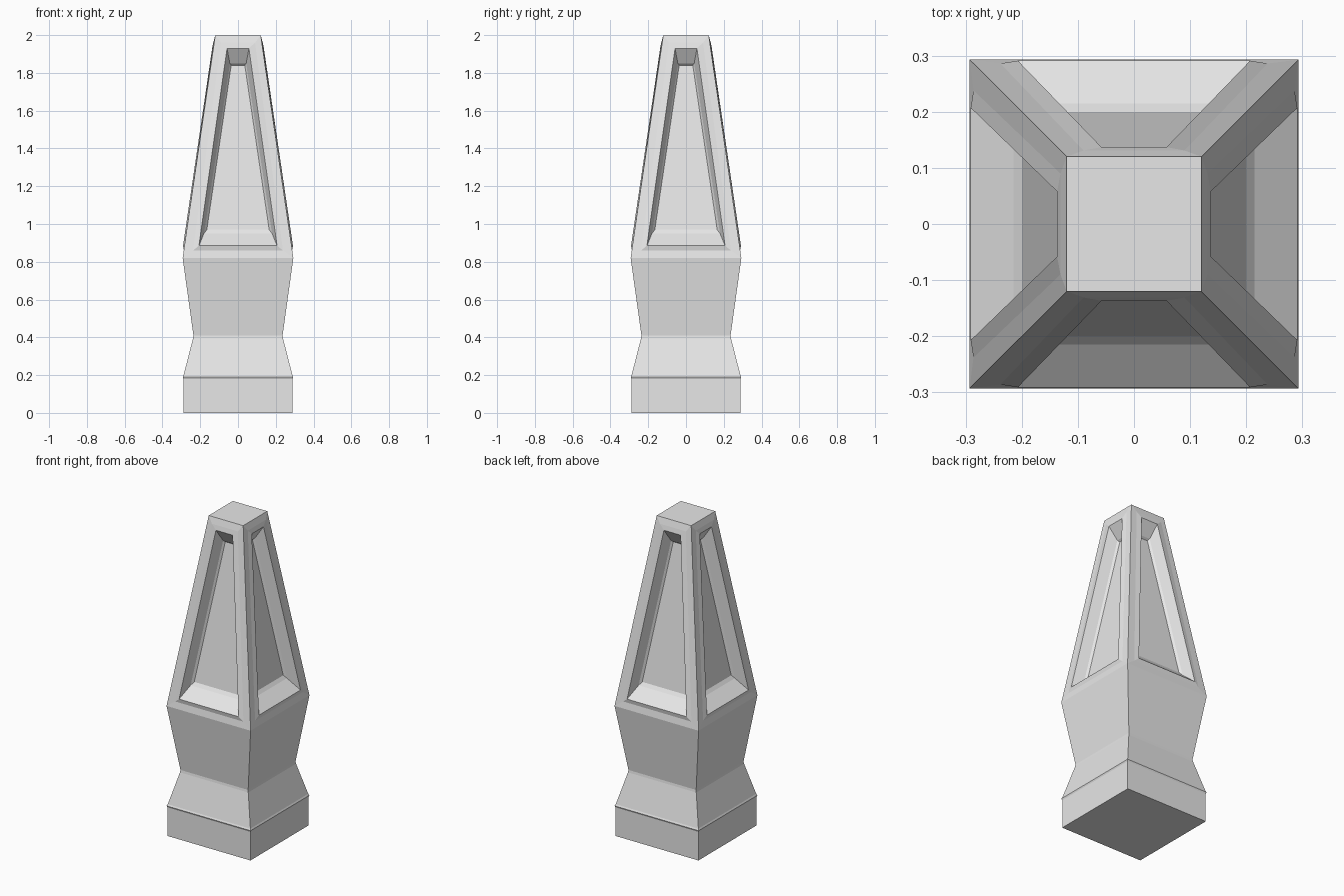
import bpy, bmesh
from mathutils import Matrix, Vector
from math import pi

old = bpy.data.objects.get("Cube")
if old:
    bpy.data.objects.remove(old, do_unlink=True)

# One stone grey for the whole post
stone = bpy.data.materials.new("stone_grey")
stone.use_nodes = True
grey = (0.8, 0.8, 0.8, 1)
stone.diffuse_color = grey
stone.node_tree.nodes["Principled BSDF"].inputs["Base Color"].default_value = grey


def finish(name, bm):
    bmesh.ops.remove_doubles(bm, verts=bm.verts, dist=0.0005)
    bmesh.ops.recalc_face_normals(bm, faces=bm.faces)
    mesh = bpy.data.meshes.new(name)
    bm.to_mesh(mesh)
    bm.free()
    mesh.materials.append(stone)
    obj = bpy.data.objects.new(name, mesh)
    bpy.context.collection.objects.link(obj)
    return obj


def bridge(bm, a, b):
    for i in range(4):
        j = (i + 1) % 4
        bm.faces.new((a[i], a[j], b[j], b[i]))


# Pedestal and panelled spire form one closed shell
bm = bmesh.new()

# Pedestal: square rings given as (height, half width)
levels = [(0, 0.289), (0.18, 0.289), (0.19, 0.293), (0.2, 0.288),
          (0.395, 0.238), (0.41, 0.236), (0.82, 0.293)]
rings = [[bm.verts.new((sx * h, sy * h, z))
          for sx, sy in ((-1, -1), (1, -1), (1, 1), (-1, 1))]
         for z, h in levels]
for low, high in zip(rings, rings[1:]):
    bridge(bm, low, high)
bm.faces.new(rings[0][::-1])

# Spire side: nested trapezoids from frame edge to sunken panel,
# each as bottom and top (half width, depth from centre, height)
panel_rings = [
    ((0.293, 0.293, 0.82), (0.12, 0.12, 2.0)),
    ((0.238, 0.286, 0.86), (0.09, 0.131, 1.96)),
    ((0.207, 0.291, 0.885), (0.058, 0.137, 1.93)),
    ((0.18, 0.215, 0.95), (0.043, 0.087, 1.85)),
    ((0.165, 0.2, 0.97), (0.036, 0.075, 1.84)),
]
for k in range(4):
    turn = Matrix.Rotation(k * pi / 2, 3, "Z")
    loops = []
    for (bx, by, bz), (tx, ty, tz) in panel_rings:
        corners = ((-bx, -by, bz), (bx, -by, bz), (tx, -ty, tz), (-tx, -ty, tz))
        loops.append([bm.verts.new(turn @ Vector(c)) for c in corners])
    for outer, inner in zip(loops, loops[1:]):
        bridge(bm, outer, inner)
    bm.faces.new(loops[-1])

# Flat cap
bm.faces.new([bm.verts.new((sx * 0.12, sy * 0.12, 2.0))
              for sx, sy in ((-1, -1), (1, -1), (1, 1), (-1, 1))])
finish("panelled_post", bm)
